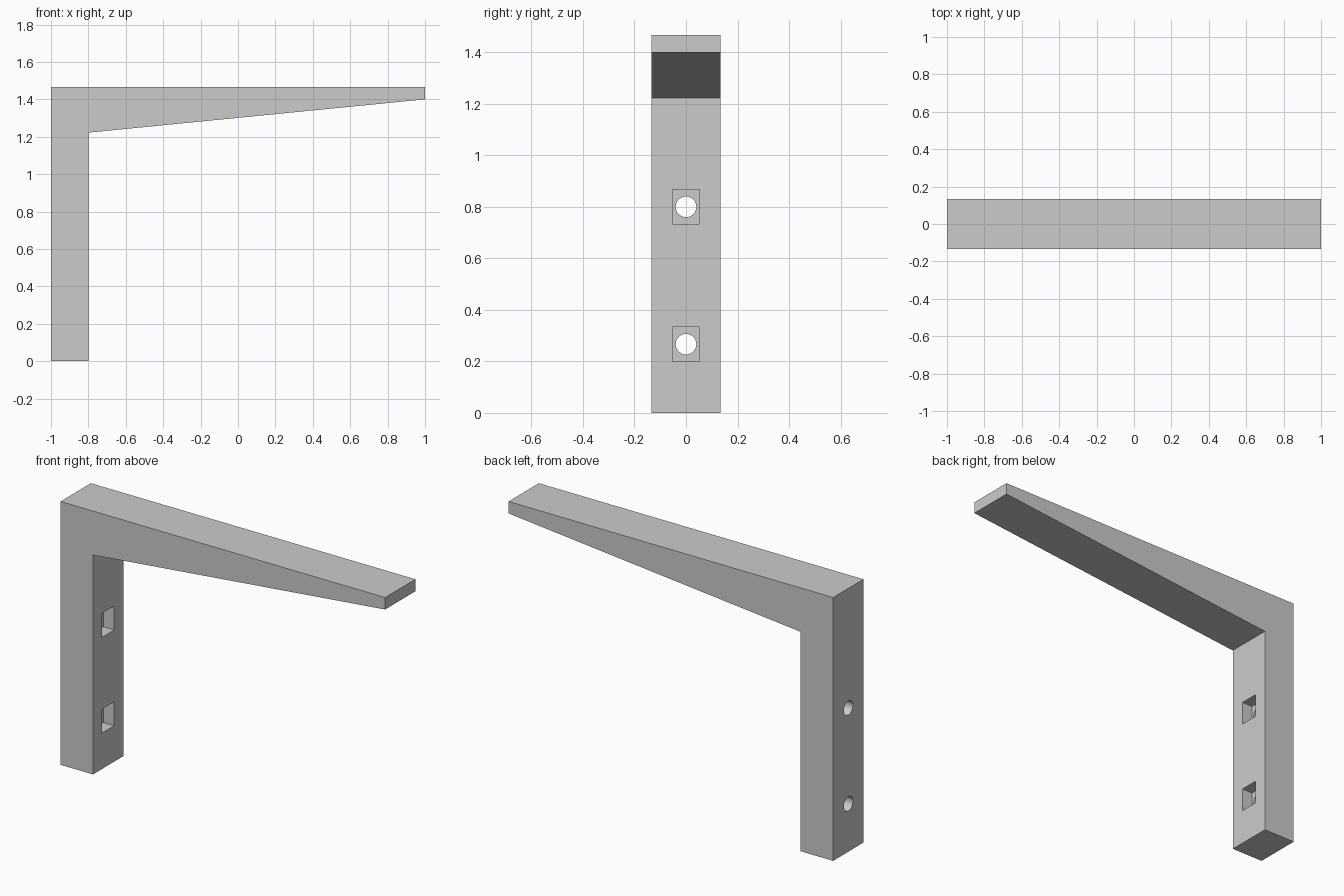
import bpy
import bmesh
import math

if "Cube" in bpy.data.objects:
    bpy.data.objects.remove(bpy.data.objects["Cube"], do_unlink=True)

U = 1 / 15            # design unit
HALF_DEPTH = 2 * U
BACK_X, POST_X = -1.0, -0.8
TOP_Z = 22 * U

grey = bpy.data.materials.new("plain grey")
grey.use_nodes = True
grey.diffuse_color = (0.6, 0.6, 0.6, 1)
grey.node_tree.nodes["Principled BSDF"].inputs["Base Color"].default_value = (0.6, 0.6, 0.6, 1)


def extrude_profile(name, points):
    """Extrude an x-z outline symmetrically along y."""
    bm = bmesh.new()
    face = bm.faces.new([bm.verts.new((x, -HALF_DEPTH, z)) for x, z in points])
    new = bmesh.ops.extrude_face_region(bm, geom=[face])["geom"]
    bmesh.ops.translate(bm, vec=(0, 2 * HALF_DEPTH, 0),
                        verts=[v for v in new if isinstance(v, bmesh.types.BMVert)])
    bmesh.ops.recalc_face_normals(bm, faces=bm.faces)
    mesh = bpy.data.meshes.new(name)
    bm.to_mesh(mesh)
    bm.free()
    obj = bpy.data.objects.new(name, mesh)
    bpy.context.collection.objects.link(obj)
    mesh.materials.append(grey)
    return obj


def cut(target, cutter):
    """Subtract a cutter from the target and discard it."""
    cutter.hide_render = True
    cutter.data.materials.append(grey)
    bpy.context.view_layer.objects.active = target
    mod = target.modifiers.new("cut", 'BOOLEAN')
    mod.operation, mod.solver, mod.object = 'DIFFERENCE', 'EXACT', cutter
    bpy.ops.object.modifier_apply(modifier=mod.name)
    bpy.data.objects.remove(cutter, do_unlink=True)


# Post and tapered arm as one solid
bracket = extrude_profile("shelf_bracket", [
    (BACK_X, 0), (POST_X, 0), (POST_X, 1.222), (1, TOP_Z - U), (1, TOP_Z), (BACK_X, TOP_Z)])

for z in (4 * U, 12 * U):
    # Rectangular nut pocket in the inner face of the post
    bpy.ops.mesh.primitive_cube_add(size=1, location=(POST_X, 0, z))
    pocket = bpy.context.object
    pocket.scale = (2 * U, 1.6 * U, 2 * U)
    bpy.context.view_layer.update()
    cut(bracket, pocket)
    # Round screw hole through to the back
    bpy.ops.mesh.primitive_cylinder_add(vertices=48, radius=0.6 * U, depth=0.6,
                                        location=(-0.9, 0, z),
                                        rotation=(0, math.pi / 2, 0))
    cut(bracket, bpy.context.object)

# Smooth the round holes, keep all edges sharp
bpy.ops.object.select_all(action='DESELECT')
bracket.select_set(True)
bpy.context.view_layer.objects.active = bracket
bpy.ops.object.shade_smooth_by_angle(angle=math.radians(30))
